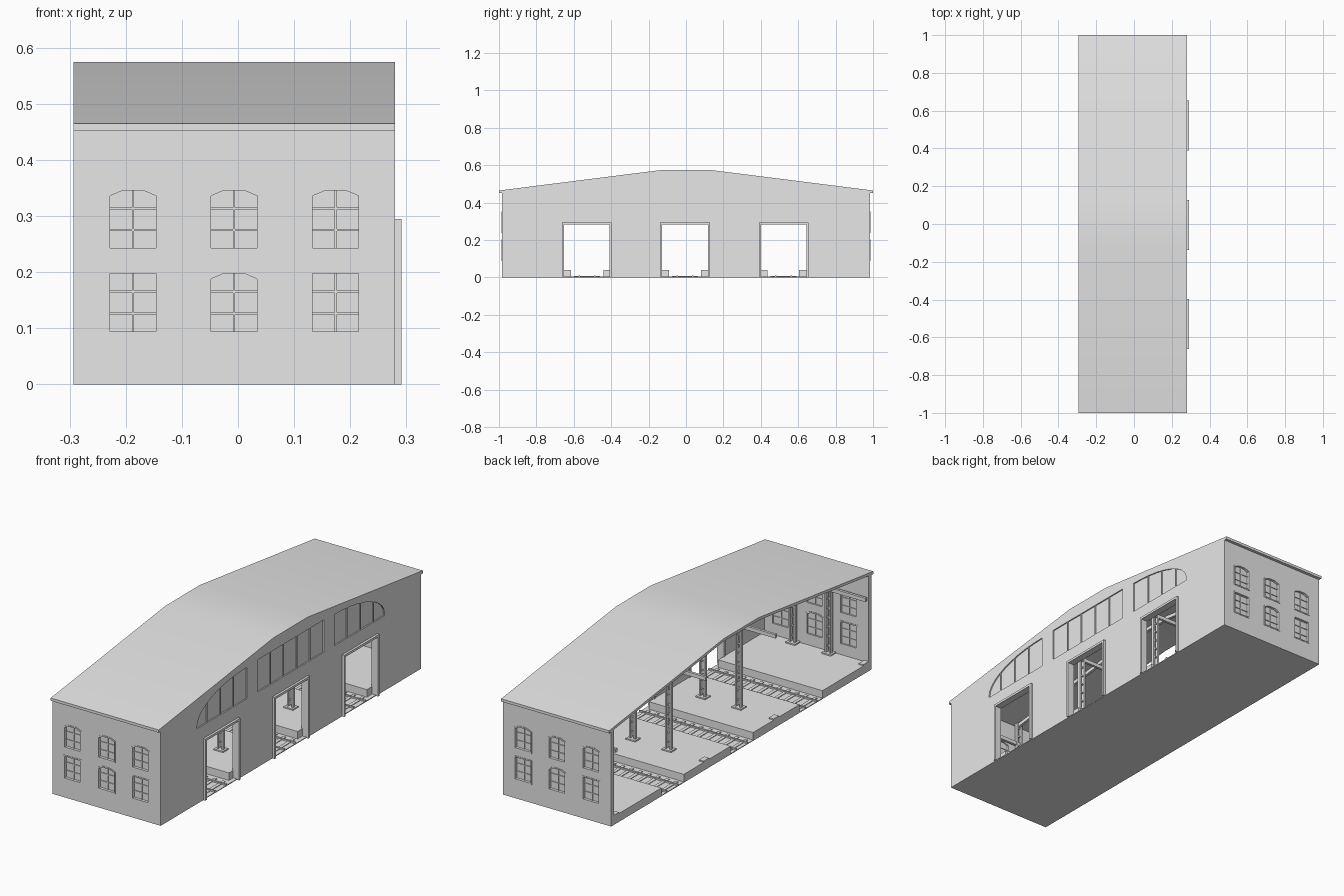
import bpy, bmesh, math

cube = bpy.data.objects.get("Cube")
if cube:
    bpy.data.objects.remove(cube, do_unlink=True)

grey = bpy.data.materials.new("plain_grey")
grey.use_nodes = True
grey.diffuse_color = (0.8, 0.8, 0.8, 1)
grey.node_tree.nodes["Principled BSDF"].inputs["Base Color"].default_value = (0.8, 0.8, 0.8, 1)

PLACE = {"x": lambda a, b, h: (h, a, b),
         "y": lambda a, b, h: (a, h, b),
         "z": lambda a, b, h: (a, b, h)}


def solid(name, axis, parts):
    """One object from prisms: each part is (outline, low, high) along the axis."""
    bm = bmesh.new()
    for outline, low, high in parts:
        ends = [[bm.verts.new(PLACE[axis](a, b, h)) for a, b in outline] for h in (low, high)]
        bm.faces.new(ends[0])
        bm.faces.new(ends[1])
        n = len(outline)
        for i in range(n):
            j = (i + 1) % n
            bm.faces.new((ends[0][i], ends[0][j], ends[1][j], ends[1][i]))
    bmesh.ops.recalc_face_normals(bm, faces=bm.faces)
    mesh = bpy.data.meshes.new(name)
    bm.to_mesh(mesh)
    bm.free()
    mesh.materials.append(grey)
    obj = bpy.data.objects.new(name, mesh)
    bpy.context.collection.objects.link(obj)
    return obj


def rect(a0, a1, b0, b1):
    return [(a0, b0), (a1, b0), (a1, b1), (a0, b1)]


def cut(obj, axis, parts):
    """Cut prisms out of an object and discard the cutter."""
    cutter = solid("cutter", axis, parts)
    cutter.hide_render = True
    mod = obj.modifiers.new("openings", "BOOLEAN")
    mod.operation, mod.solver, mod.object = "DIFFERENCE", "EXACT", cutter
    bpy.context.view_layer.update()
    graph = bpy.context.evaluated_depsgraph_get()
    mesh = bpy.data.meshes.new_from_object(obj.evaluated_get(graph))
    obj.modifiers.clear()
    obj.data = mesh
    bpy.data.objects.remove(cutter, do_unlink=True)


def ring(outline, width):
    """Split the border of an outline into four-sided pieces."""
    us, vs = [p[0] for p in outline], [p[1] for p in outline]
    cu, cv = (min(us) + max(us)) / 2, (min(vs) + max(vs)) / 2
    su = 1 - 2 * width / (max(us) - min(us))
    sv = 1 - 2 * width / (max(vs) - min(vs))
    inner = [(cu + (u - cu) * su, cv + (v - cv) * sv) for u, v in outline]
    n = len(outline)
    return [[outline[i], outline[(i + 1) % n], inner[(i + 1) % n], inner[i]] for i in range(n)]


# Main dimensions
LEFT, RIGHT, WALL = -0.293, 0.28, 0.02
END = 0.985
DOORS = (-0.53, -0.005, 0.522)


def roof_z(y):
    return 0.575 - max(0, abs(y) - 0.13) * 0.11 / 0.87


# Roof slab with eaves
ridge = [-1, -0.13, 0.13, 1]
top = [(y, roof_z(y)) for y in ridge]
under = [(y, roof_z(y) - 0.013) for y in reversed(ridge)]
roof = solid("roof", "x", [(top + under, LEFT, RIGHT)])
bpy.ops.object.select_all(action="DESELECT")
roof.select_set(True)
bpy.context.view_layer.objects.active = roof
bpy.ops.object.shade_smooth_by_angle(angle=math.radians(20))

# Floor slab
solid("floor", "z", [(rect(LEFT, RIGHT, -END, END), 0, 0.004)])

# Long wall with doorways and shallow upper window recesses
gable = [(-END, 0), (END, 0)] + [(y, roof_z(y) - 0.008) for y in (END, 0.13, -0.13, -END)]
long_wall = solid("long_wall", "x", [(gable, RIGHT - WALL, RIGHT)])
cut(long_wall, "x", [(rect(y - 0.126, y + 0.126, 0.004, 0.288), 0.2, 0.4) for y in DOORS])


def arch_z(y):
    return 0.37 + 0.14 * math.sqrt(max(0, 1 - ((abs(y) - 0.33) / 0.38) ** 2))


recesses, bars = [rect(-0.25, 0.25, 0.36, 0.515)], []
for side in (-1, 1):
    curve = [0.33 + 0.38 * math.sin(math.pi / 2 * i / 10) for i in range(11)]
    recesses.append([(side * 0.33, 0.36), (side * 0.71, 0.36)]
                    + [(side * y, arch_z(y)) for y in reversed(curve)])
    for y in (0.43, 0.53, 0.63):
        bars.append((side * y, arch_z(y)))
bars += [(y, 0.515) for y in (-0.15, -0.05, 0.05, 0.15)]
cut(long_wall, "x", [(r, RIGHT - 0.006, 0.4) for r in recesses])
solid("upper_window_bars", "x",
      [(rect(y - 0.003, y + 0.003, 0.36, z), RIGHT - 0.008, RIGHT - 0.002) for y, z in bars])

# Door frames
frames = []
for y in DOORS:
    for a, b, low, high in ((-0.133, -0.122, 0, 0.295), (0.122, 0.133, 0, 0.295),
                            (-0.122, 0.122, 0.284, 0.295)):
        frames.append((rect(y + a, y + b, low, high), RIGHT - WALL - 0.004, 0.291))
solid("door_frames", "x", frames)


# End walls with two rows of windows
def window(cx, low, high, arched):
    w = 0.047
    if not arched:
        return rect(cx - w, cx + w, low, high)
    return [(cx - w, low), (cx + w, low), (cx + w, high - 0.011), (cx + 0.02, high),
            (cx - 0.02, high), (cx - w, high - 0.011)]


WINDOWS = []
for cx in (-0.187, -0.007, 0.174):
    WINDOWS.append(((cx, 0.237, 0.352), window(cx, 0.237, 0.352, True)))
    WINDOWS.append(((cx, 0.088, 0.204), window(cx, 0.088, 0.204, abs(cx) < 0.1)))

for side, label in ((-1, "front"), (1, "back")):
    def span(a, b):
        return sorted((side * a, side * b))

    wall = solid(label + "_wall", "y", [(rect(LEFT, RIGHT, 0, 0.457), *span(END - WALL, END))])
    cut(wall, "y", [(outline, *span(0.9, 1.1)) for _, outline in WINDOWS])
    solid(label + "_window_panes", "y",
          [(outline, *span(END - 0.014, END - 0.011)) for _, outline in WINDOWS])
    solid(label + "_window_frames", "y",
          [(piece, *span(END - WALL - 0.002, END + 0.002))
           for _, outline in WINDOWS for piece in ring(outline, 0.006)])
    muntins = []
    for (cx, low, high), _ in WINDOWS:
        muntins.append((rect(cx - 0.002, cx + 0.002, low, high), *span(END - 0.017, END - 0.007)))
        for k in (1, 2):
            z = low + (high - low) * k / 3
            muntins.append((rect(cx - 0.046, cx + 0.046, z - 0.002, z + 0.002),
                            *span(END - 0.017, END - 0.007)))
    solid(label + "_window_muntins", "y", muntins)
    # Eave moulding
    solid(label + "_eave", "y", [(rect(LEFT, RIGHT, 0.452, 0.464), *span(END - 0.01, 0.999))])

# Loading platforms between the tracks
INNER = END - WALL
edges = [-INNER, -0.615, -0.44, -0.09, 0.08, 0.435, 0.605, INNER]
solid("platforms", "z", [(rect(LEFT, RIGHT - WALL, edges[i], edges[i + 1]), 0.003, 0.04)
                         for i in range(0, 8, 2)])

# Tracks: rails and sleepers
rails, sleepers = [], []
for y in DOORS:
    for s in (-0.042, 0.042):
        rails.append((rect(LEFT, RIGHT, y + s - 0.004, y + s + 0.004), 0.003, 0.011))
    for i in range(12):
        x = LEFT + 0.025 + i * 0.047
        sleepers.append((rect(x - 0.008, x + 0.008, y - 0.07, y + 0.07), 0.003, 0.007))
solid("rails", "z", rails)
solid("sleepers", "z", sleepers)

# Lattice columns with base plates, cross beams and roof rafters
posts, plates, rungs, beams = [], [], [], []
for y, beam_z in ((-0.945, 0.35), (-0.265, 0.435), (0.265, 0.435), (0.945, 0.35)):
    height = roof_z(y) - 0.014
    plates.append((rect(LEFT, LEFT + 0.025, y - 0.02, y + 0.02), 0.04, 0.046))
    beams.append((rect(y - 0.006, y + 0.006, beam_z - 0.009, beam_z + 0.009), LEFT, RIGHT - WALL))
    for x in (-0.095, 0.095):
        plates.append((rect(x - 0.025, x + 0.025, y - 0.02, y + 0.02), 0.04, 0.046))
        for s in (-0.012, 0.012):
            posts.append((rect(x + s - 0.004, x + s + 0.004, y - 0.008, y + 0.008), 0.04, height))
        z = 0.075
        while z < height - 0.02:
            rungs.append((rect(x - 0.012, x + 0.012, y - 0.004, y + 0.004), z, z + 0.006))
            z += 0.045
solid("column_posts", "z", posts)
solid("column_rungs", "z", rungs)
solid("column_base_plates", "z", plates)
solid("cross_beams", "x", beams)

line = [-INNER, -0.13, 0.13, INNER]
rafter = [(y, roof_z(y) - 0.012) for y in line] + [(y, roof_z(y) - 0.03) for y in reversed(line)]
solid("rafters", "x", [(rafter, x - 0.006, x + 0.006) for x in (-0.095, 0.095)])
